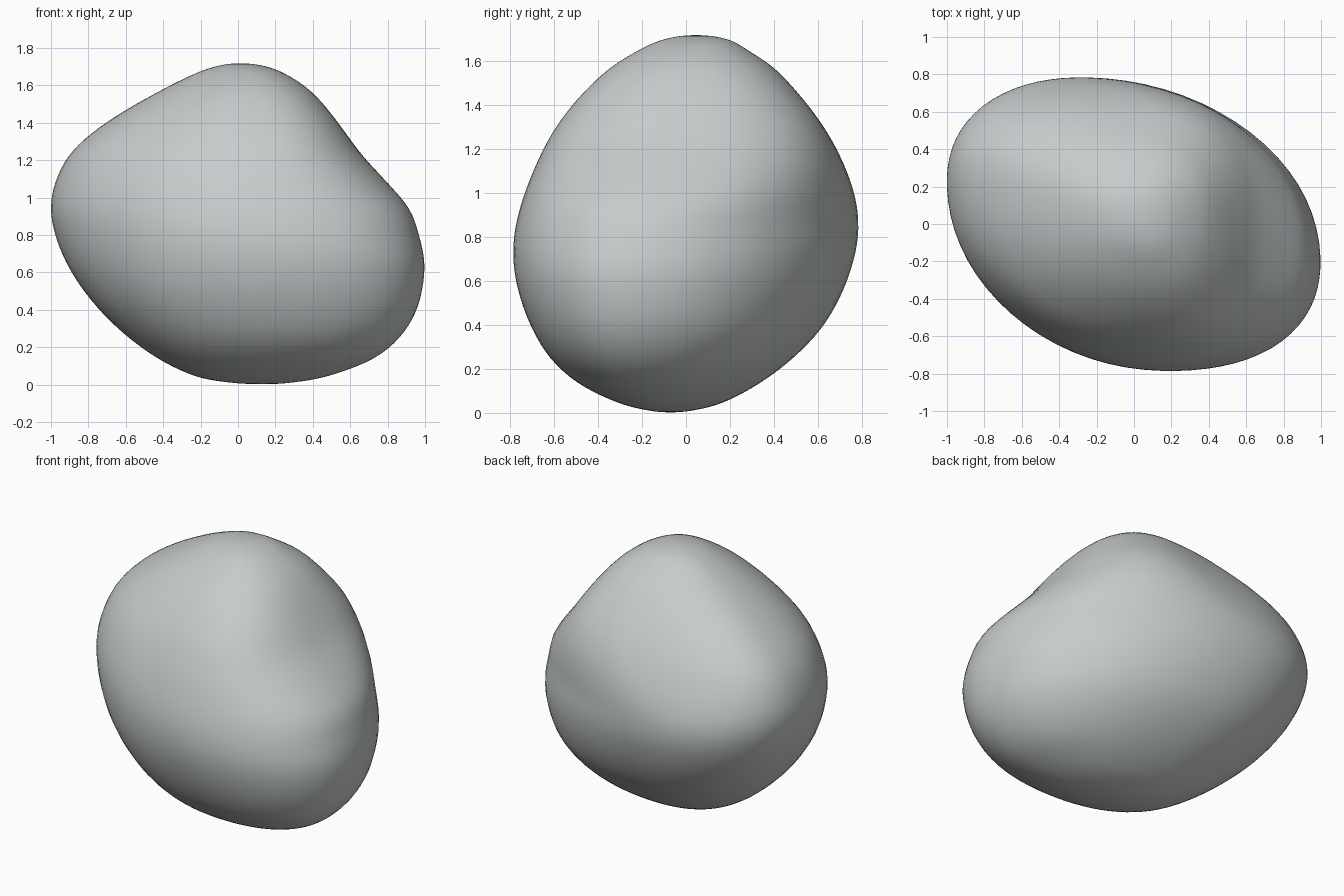
import bpy
import bmesh
import math

cube = bpy.data.objects.get("Cube")
if cube:
    bpy.data.objects.remove(cube, do_unlink=True)

# Extents of the boulder by height: z, left x, right x, front y, back y
LEVELS = [
    (0.00, 0.13, 0.13, -0.07, -0.07),
    (0.02, -0.12, 0.36, -0.22, 0.08),
    (0.06, -0.27, 0.53, -0.345, 0.20),
    (0.14, -0.43, 0.73, -0.50, 0.345),
    (0.25, -0.585, 0.865, -0.62, 0.49),
    (0.38, -0.725, 0.95, -0.70, 0.615),
    (0.52, -0.84, 0.99, -0.755, 0.70),
    (0.66, -0.925, 1.00, -0.785, 0.755),
    (0.80, -0.98, 0.97, -0.785, 0.785),
    (0.94, -1.005, 0.92, -0.755, 0.78),
    (1.08, -0.98, 0.80, -0.705, 0.74),
    (1.22, -0.91, 0.67, -0.64, 0.675),
    (1.34, -0.79, 0.58, -0.565, 0.60),
    (1.46, -0.615, 0.49, -0.465, 0.505),
    (1.57, -0.42, 0.39, -0.345, 0.40),
    (1.65, -0.26, 0.275, -0.215, 0.28),
    (1.70, -0.13, 0.16, -0.10, 0.19),
    (1.72, 0.01, 0.01, 0.045, 0.045),
]
# Outline shape by height: z, then where the right, back, left and front sides
# peak (-1 to 1), then fullness of the four corners from back right, anticlockwise
SHAPES = [
    (0.30, -0.25, -0.25, 0.25, 0.15, 2.0, 2.2, 2.15, 2.3),
    (0.85, -0.20, -0.25, 0.25, 0.15, 1.95, 2.3, 1.95, 2.4),
    (1.35, 0.00, 0.15, 0.30, 0.30, 2.5, 2.8, 2.0, 2.5),
    (1.72, 0.00, 0.10, 0.20, 0.20, 2.2, 2.4, 2.0, 2.2),
]
QUARTER, STEPS = 18, 4


def mirrored(level):
    """Continue the profile through a pole to the opposite side."""
    z, x0, x1, y0, y1 = level
    return (z, x1, x0, y1, y0)


def spline(a, b, c, d, t):
    """Catmull-Rom curve between b and c."""
    return [0.5 * (2 * q + (r - p) * t + (2 * p - 5 * q + 4 * r - s) * t * t
                   + (3 * q - p - 3 * r + s) * t ** 3)
            for p, q, r, s in zip(a, b, c, d)]


def shape_at(z):
    """Blend the outline shapes smoothly by height."""
    z = min(max(z, SHAPES[0][0]), SHAPES[-1][0])
    for low, high in zip(SHAPES, SHAPES[1:]):
        if z <= high[0]:
            t = (z - low[0]) / (high[0] - low[0])
            t = t * t * (3 - 2 * t)
            return [p + (q - p) * t for p, q in zip(low[1:], high[1:])]


def outline(z):
    """Closed outline in a unit square, built from four rounded corners."""
    right, back, left, front, *fullness = shape_at(z)
    corners = [(1, 1, back, right), (-1, 1, back, left),
               (-1, -1, front, left), (1, -1, front, right)]
    points = []
    for i, ((sx, sy, cu, cv), n) in enumerate(zip(corners, fullness)):
        for k in range(QUARTER):
            a = math.pi / 2 * (k / QUARTER if i % 2 == 0 else 1 - k / QUARTER)
            c, s = abs(math.cos(a)), abs(math.sin(a))
            r = (c ** n + s ** n) ** (-1 / n)
            points.append((cu + (sx - cu) * r * c, cv + (sy - cv) * r * s))
    return points


# Smoothly interpolated levels between the two poles
ctrl = [mirrored(LEVELS[1])] + LEVELS + [mirrored(LEVELS[-2])]
rows = [spline(*ctrl[i:i + 4], k / STEPS)
        for i in range(len(LEVELS) - 1) for k in range(STEPS)][1:]

# Loft the outlines into a closed body
bm = bmesh.new()
rings = [[bm.verts.new(((x0 + x1) / 2 + (x1 - x0) / 2 * u,
                        (y0 + y1) / 2 + (y1 - y0) / 2 * v, z))
          for u, v in outline(z)] for z, x0, x1, y0, y1 in rows]
bottom, top = (bm.verts.new((p[1], p[3], p[0])) for p in (LEVELS[0], LEVELS[-1]))
count = 4 * QUARTER
for s in range(count):
    n = (s + 1) % count
    bm.faces.new((bottom, rings[0][n], rings[0][s]))
    bm.faces.new((top, rings[-1][s], rings[-1][n]))
    for low, high in zip(rings, rings[1:]):
        bm.faces.new((low[s], low[n], high[n], high[s]))
bmesh.ops.recalc_face_normals(bm, faces=bm.faces)
mesh = bpy.data.meshes.new("boulder")
bm.to_mesh(mesh)
bm.free()
mesh.shade_smooth()

boulder = bpy.data.objects.new("boulder", mesh)
bpy.context.collection.objects.link(boulder)

# Soften small ripples
soften = boulder.modifiers.new("soften", "SMOOTH")
soften.factor = 0.5
soften.iterations = 8

# Stone colour
stone = bpy.data.materials.new("stone grey")
stone.use_nodes = True
colour = (0.57, 0.60, 0.60, 1.0)
stone.diffuse_color = colour
stone.node_tree.nodes["Principled BSDF"].inputs["Base Color"].default_value = colour
mesh.materials.append(stone)
